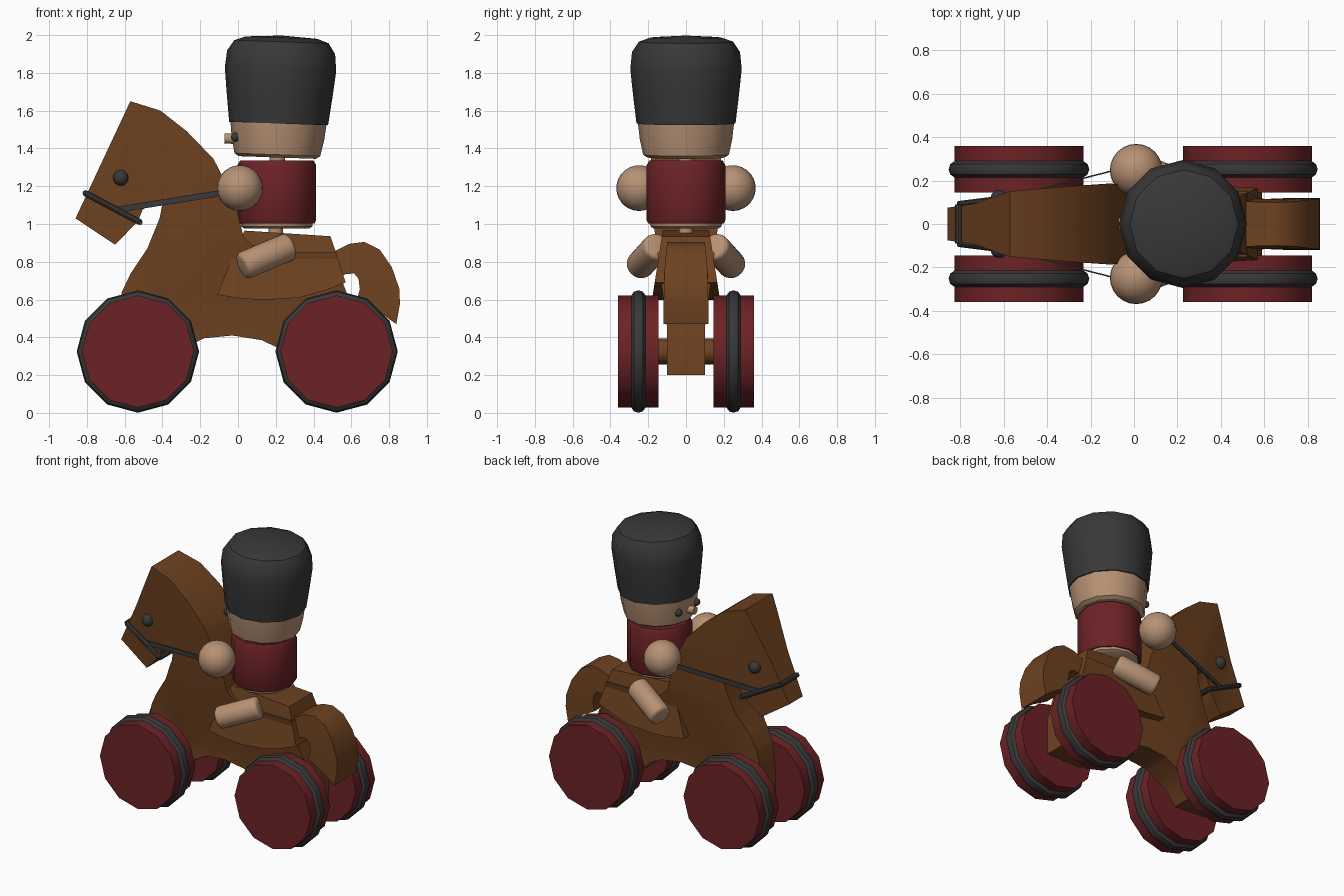
import bpy, bmesh, math
from mathutils import Vector, Matrix

if "Cube" in bpy.data.objects:
    bpy.data.objects.remove(bpy.data.objects["Cube"])


def material(name, rgb):
    m = bpy.data.materials.new(name)
    m.diffuse_color = (*rgb, 1)
    m.use_nodes = True
    m.node_tree.nodes["Principled BSDF"].inputs["Base Color"].default_value = m.diffuse_color
    return m


BROWN = material("brown wood", (0.156, 0.054, 0.0144))
RED = material("red paint", (0.150, 0.016, 0.019))
DARK = material("dark grey", (0.040, 0.040, 0.041))
SKIN = material("pale wood", (0.47, 0.285, 0.175))


def finish(name, bm, mat):
    bmesh.ops.recalc_face_normals(bm, faces=bm.faces)
    me = bpy.data.meshes.new(name)
    bm.to_mesh(me)
    bm.free()
    me.materials.append(mat)
    ob = bpy.data.objects.new(name, me)
    bpy.context.collection.objects.link(ob)
    return ob


def interp(table, v):
    if v <= table[0][0]:
        return table[0][1]
    for (a, p), (b, q) in zip(table, table[1:]):
        if v <= b:
            return p + (q - p) * (v - a) / (b - a)
    return table[-1][1]


def board(name, outline, half, mat, cuts=()):
    """Cut-out board: an xz outline, with half-width half(x, z) in y."""
    bm = bmesh.new()
    face = bm.faces.new([bm.verts.new((x, -1, z)) for x, z in outline])
    ext = bmesh.ops.extrude_face_region(bm, geom=[face])["geom"]
    for v in ext:
        if isinstance(v, bmesh.types.BMVert):
            v.co.y = 1
    if not face.is_valid or len([f for f in bm.faces if len(f.verts) == len(outline)]) < 2:
        bm.faces.new([v for v in bm.verts if v.co.y < 0])
    bmesh.ops.triangulate(bm, faces=[f for f in bm.faces if len(f.verts) > 4])
    for co, no in cuts:
        bmesh.ops.bisect_plane(bm, geom=bm.verts[:] + bm.edges[:] + bm.faces[:],
                               plane_co=co, plane_no=no, dist=1e-4)
    for v in bm.verts:
        v.co.y *= half(v.co.x, v.co.z)
    return finish(name, bm, mat)


def lathe(name, profile, x, mat, n=12, tilt=0.0):
    """Turned part around a vertical axis at x; tilt leans it about its base."""
    bm = bmesh.new()
    verts = [bm.verts.new((r, 0, z)) for r, z in profile]
    edges = [bm.edges.new(p) for p in zip(verts, verts[1:])]
    bmesh.ops.spin(bm, geom=verts + edges, axis=(0, 0, 1), cent=(0, 0, 0),
                   steps=n, angle=math.tau)
    bmesh.ops.remove_doubles(bm, verts=bm.verts, dist=1e-4)
    pivot = Vector((0, 0, 1.5))
    rot = Matrix.Rotation(tilt, 3, 'Y')
    for v in bm.verts:
        v.co = rot @ (v.co - pivot) + pivot + Vector((x, 0, 0))
    return finish(name, bm, mat)


def rod(name, a, b, r, mat, n=16, bevel=0.0):
    a, b = Vector(a), Vector(b)
    bm = bmesh.new()
    bmesh.ops.create_cone(bm, cap_ends=True, segments=n, radius1=r, radius2=r,
                          depth=(b - a).length)
    if bevel:
        rims = [e for e in bm.edges if abs(e.verts[0].co.z - e.verts[1].co.z) < 1e-4]
        bmesh.ops.bevel(bm, geom=rims, offset=bevel, segments=3, profile=0.5, affect='EDGES')
    q = Vector((0, 0, 1)).rotation_difference(b - a).to_matrix().to_4x4()
    bm.transform(Matrix.Translation((a + b) / 2) @ q)
    return finish(name, bm, mat)


def ball(name, c, r, mat, n=16):
    bm = bmesh.new()
    bmesh.ops.create_uvsphere(bm, u_segments=n, v_segments=n // 2 + 2, radius=r)
    bm.transform(Matrix.Translation(c))
    return finish(name, bm, mat)


# Horse body: narrow legs, wide neck, tapering muzzle
BY_Z = [(0.45, 0.10), (0.65, 0.125), (0.95, 0.165), (1.3, 0.188)]
BY_Q = [(-0.97, 0.075), (-0.757, 0.095), (-0.58, 0.135), (-0.5, 0.15), (-0.1, 0.19)]


def body_half(x, z):
    return min(interp(BY_Z, z), interp(BY_Q, x + 0.3 * (z - 1.4)))


body_outline = [
    (-0.57, 1.65), (-0.86, 1.03), (-0.65, 0.89), (-0.53, 1.015), (-0.505, 1.075),
    (-0.46, 1.11), (-0.40, 1.11), (-0.415, 1.03), (-0.48, 0.87), (-0.57, 0.735),
    (-0.615, 0.64), (-0.65, 0.45), (-0.65, 0.2), (-0.42, 0.2), (-0.35, 0.3),
    (-0.22, 0.375), (-0.18, 0.395), (-0.03, 0.41), (0.125, 0.385), (0.21, 0.345),
    (0.36, 0.2), (0.64, 0.2), (0.64, 0.45), (0.59, 0.6), (0.55, 0.7), (0.52, 0.85),
    (0.12, 0.85), (0.03, 0.93), (0.0, 1.05), (-0.065, 1.22), (-0.13, 1.345),
    (-0.27, 1.49), (-0.41, 1.60)]
cuts = [((0, 0, z), (0, 0, 1)) for z, _ in BY_Z]
cuts += [((q, 0, 1.4), (1, 0, 0.3)) for q in (-0.757, -0.58, -0.5)]
board("horse_body", body_outline, body_half, BROWN, cuts)

# Saddle with splayed flaps
saddle_outline = [(0.035, 0.965), (-0.04, 0.80), (-0.11, 0.625), (0.02, 0.605), (0.14, 0.598),
                  (0.325, 0.61), (0.45, 0.645), (0.57, 0.69), (0.49, 0.935)]
board("saddle", saddle_outline,
      lambda x, z: interp([(0.6, 0.18), (0.97, 0.122)], z), BROWN)

# Curled tail
tail_outline = [
    (0.50, 0.85), (0.59, 0.895), (0.67, 0.905), (0.75, 0.865), (0.815, 0.77), (0.855, 0.655),
    (0.857, 0.575), (0.838, 0.47), (0.74, 0.54), (0.63, 0.60), (0.645, 0.655), (0.638, 0.71),
    (0.615, 0.738), (0.57, 0.735), (0.50, 0.70)]
board("tail", tail_outline,
      lambda x, z: interp([(0.5, 0.12), (0.75, 0.115), (0.9, 0.10)], z), BROWN)

# Wheels, tyres and axles
for end, wx in (("front", -0.53), ("back", 0.522)):
    rod(end + "_axle", (wx, -0.2, 0.325), (wx, 0.2, 0.325), 0.068, BROWN)
    for side, s in (("left", -1), ("right", 1)):
        rod(f"{end}_{side}_wheel", (wx, s * 0.145, 0.325), (wx, s * 0.36, 0.325), 0.297, RED, 12)
        bm = bmesh.new()
        ring = [bm.verts.new((0.284 + 0.04 * math.cos(a), 0.04 * math.sin(a), 0))
                for a in [math.tau * i / 12 for i in range(12)]]
        loop = [bm.edges.new((ring[i], ring[(i + 1) % 12])) for i in range(12)]
        bmesh.ops.spin(bm, geom=ring + loop, axis=(0, 1, 0), cent=(0, 0, 0),
                       steps=12, angle=math.tau)
        # stand the tube cross-section in the plane through the axle
        bmesh.ops.remove_doubles(bm, verts=bm.verts, dist=1e-4)
        bm.clear()
        grid = [[bm.verts.new((wx + (0.284 + 0.04 * math.cos(b)) * math.cos(a),
                               s * 0.252 + 0.04 * math.sin(b),
                               0.325 + (0.284 + 0.04 * math.cos(b)) * math.sin(a)))
                 for b in [math.tau * j / 10 for j in range(10)]]
                for a in [math.tau * i / 12 for i in range(12)]]
        for i in range(12):
            for j in range(10):
                k, m = (i + 1) % 12, (j + 1) % 10
                bm.faces.new((grid[i][j], grid[k][j], grid[k][m], grid[i][m]))
        finish(f"{end}_{side}_tyre", bm, DARK)

# Rider: turned torso, head and tall hat
lathe("seat_peg", [(0, 0.84), (0.038, 0.84), (0.038, 1.0), (0, 1.0)], 0.2, SKIN)
lathe("hips", [(0, 0.975), (0.17, 0.975), (0.188, 0.987), (0.192, 1.01), (0, 1.01)], 0.205, SKIN)
lathe("torso", [(0, 1.003), (0.2, 1.003), (0.209, 1.02), (0.209, 1.31), (0.195, 1.335),
                (0, 1.337)], 0.205, RED)
lathe("neck_peg", [(0, 1.3), (0.04, 1.3), (0.04, 1.4), (0, 1.4)], 0.208, SKIN)
lathe("head", [(0, 1.352), (0.205, 1.352), (0.227, 1.367), (0.245, 1.45), (0.255, 1.54),
               (0, 1.54)], 0.213, SKIN, tilt=math.radians(2))
lathe("tall_hat", [(0, 1.532), (0.262, 1.532), (0.28, 1.68), (0.295, 1.82), (0.286, 1.91),
                   (0.25, 1.965), (0.19, 1.987), (0, 1.998)], 0.214, DARK, tilt=math.radians(2))
rod("nose", (0.02, 0, 1.45), (-0.072, 0, 1.453), 0.027, SKIN, 12)

# Muzzle strap
corners = [(-0.808, -0.09, 1.163), (-0.52, -0.126, 1.01), (-0.52, 0.126, 1.01), (-0.808, 0.09, 1.163)]
for i, part in enumerate(("left", "under", "right", "top")):
    rod(part + "_muzzle_strap", corners[i], corners[(i + 1) % 4], 0.016, DARK, 8)

# Paired parts: eyes, arms, legs and reins
for side, s in (("left", -1), ("right", 1)):
    ball(side + "_rider_eye", (-0.012, s * 0.1, 1.46), 0.025, DARK, 12)
    ball(side + "_horse_eye", (-0.62, s * body_half(-0.62, 1.245), 1.245), 0.042, DARK, 12)
    ball(side + "_arm", (0.01, s * 0.248, 1.19), 0.121, SKIN, 24)
    rod(side + "_leg", (0.28, s * 0.15, 0.885), (0.02, s * 0.25, 0.775), 0.075, SKIN, 20, 0.025)
    a, b = Vector((-0.645, s * 0.105, 1.075)), Vector((-0.08, s * 0.25, 1.165))
    bm = bmesh.new()
    bmesh.ops.create_cube(bm, size=1)
    for v in bm.verts:
        v.co = a.lerp(b, v.co.x + 0.5) + Vector((0, v.co.y * 0.007, v.co.z * 0.032))
    finish(side + "_rein", bm, DARK)

# Smooth shading with crisp edges
bpy.ops.object.select_all(action='SELECT')
bpy.context.view_layer.objects.active = bpy.context.selected_objects[0]
bpy.ops.object.shade_smooth_by_angle(angle=math.radians(35))
